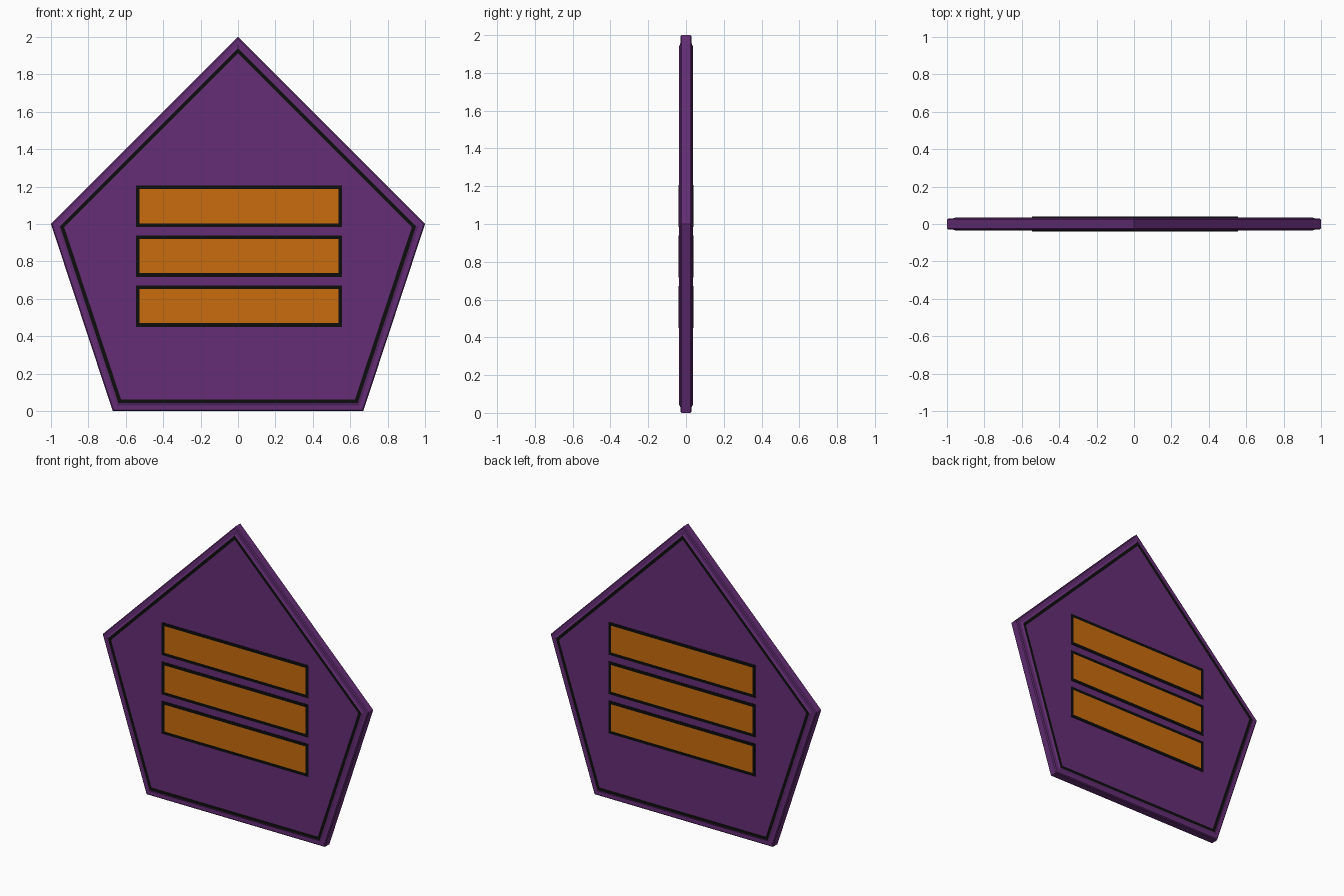
import bpy, bmesh
from mathutils import Vector

if "Cube" in bpy.data.objects:
    bpy.data.objects.remove(bpy.data.objects["Cube"])


def material(name, rgb):
    m = bpy.data.materials.new(name)
    m.diffuse_color = (*rgb, 1)
    m.use_nodes = True
    m.node_tree.nodes["Principled BSDF"].inputs["Base Color"].default_value = m.diffuse_color
    return m


PURPLE = material("purple", (0.130, 0.027, 0.180))
BLACK = material("black", (0.004, 0.004, 0.004))
ORANGE = material("orange", (0.580, 0.150, 0.004))


def inset(poly, d):
    """Offset a convex counter-clockwise outline inwards by d."""
    pts = [Vector(p) for p in poly]
    out = []
    for i, p in enumerate(pts):
        a = (p - pts[i - 1]).normalized()
        b = (pts[(i + 1) % len(pts)] - p).normalized()
        na, nb = Vector((-a.y, a.x)), Vector((-b.y, b.x))
        out.append(p + (na + nb) * d / (1 + na.dot(nb)))
    return out


def build(name, poly, levels, mats):
    """Loft loops of (inset, y, material of the band that leads to the loop); cap both ends."""
    bm = bmesh.new()
    loops = [[bm.verts.new((p.x, y, p.y)) for p in inset(poly, d)] for d, y, _ in levels]
    n = len(poly)
    for k in range(1, len(loops)):
        for i in range(n):
            j = (i + 1) % n
            f = bm.faces.new((loops[k - 1][i], loops[k - 1][j], loops[k][j], loops[k][i]))
            f.material_index = levels[k][2]
    for loop in (loops[0], loops[-1]):
        bm.faces.new(loop).material_index = 0
    bmesh.ops.recalc_face_normals(bm, faces=bm.faces[:])
    me = bpy.data.meshes.new(name)
    bm.to_mesh(me)
    bm.free()
    for m in mats:
        me.materials.append(m)
    ob = bpy.data.objects.new(name, me)
    bpy.context.collection.objects.link(ob)
    return ob


# Badge plate: bevelled rim, raised panel and black border line on both sides
pentagon = [(-0.67, 0), (0.67, 0), (1, 1), (0, 2), (-1, 1)]
half = [(0.062, 0.036), (0.042, 0.036), (0.030, 0.030), (0.006, 0.030), (0, 0.024)]
levels = [(d, -y, int(k == 1)) for k, (d, y) in enumerate(half)]
levels += [(d, y, int(k == 0)) for k, (d, y) in reversed(list(enumerate(half)))]
build("badge_plate", pentagon, levels, [PURPLE, BLACK])

# Three black-edged bars on the front and on the back
for side, label in ((-1, "front"), (1, "back")):
    for k in range(3):
        z = 0.45 + 0.267 * k
        bar = [(-0.546, z), (0.556, z), (0.556, z + 0.222), (-0.546, z + 0.222)]
        ob = build(f"{label}_bar_{k + 1}", bar,
                   [(0, side * 0.034, 1), (0, side * 0.039, 1), (0.020, side * 0.039, 1)],
                   [ORANGE, BLACK])
